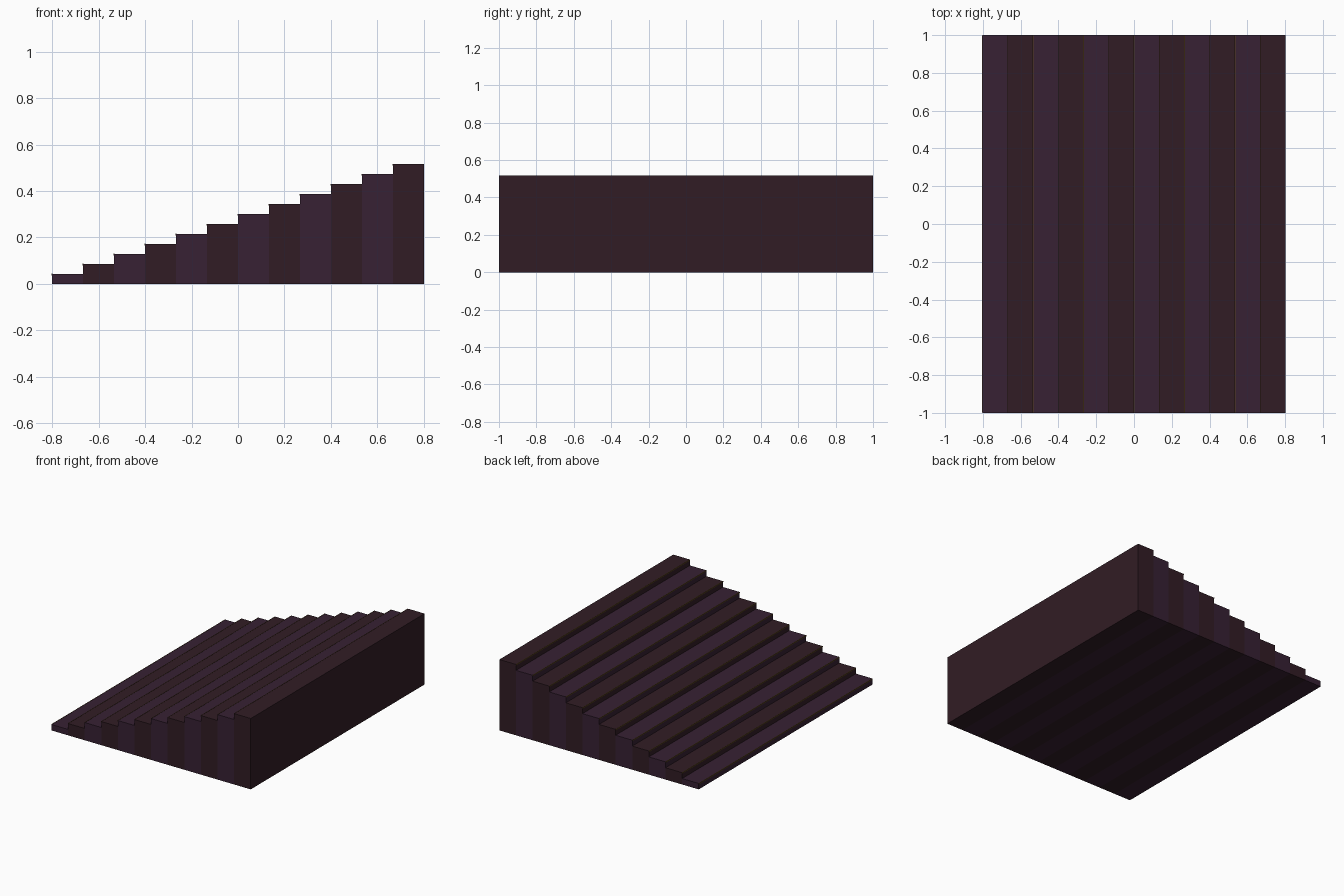
import bpy

if "Cube" in bpy.data.objects:
    bpy.data.objects.remove(bpy.data.objects["Cube"])

STEPS = 12
RUN = 0.1338
RISE = 0.043
LENGTH = 2.0
X0 = -STEPS * RUN / 2


def material(name, rgb):
    m = bpy.data.materials.new(name)
    m.diffuse_color = (*rgb, 1)
    m.use_nodes = True
    m.node_tree.nodes["Principled BSDF"].inputs["Base Color"].default_value = m.diffuse_color
    return m


def box(name, x0, x1, z0, z1, length, mat):
    bpy.ops.mesh.primitive_cube_add(size=1, location=((x0 + x1) / 2, 0, (z0 + z1) / 2))
    ob = bpy.context.object
    ob.name = name
    ob.scale = (x1 - x0, length, z1 - z0)
    bpy.ops.object.transform_apply(location=False, rotation=False, scale=True)
    ob.data.materials.append(mat)


plum = material("plum", (0.038, 0.015, 0.033))
maroon = material("maroon", (0.031, 0.012, 0.018))
gold = material("gold", (0.10, 0.055, 0.015))

for i in range(STEPS):
    x = X0 + i * RUN
    top = (i + 1) * RISE
    # Solid step down to the floor, alternating colours
    box(f"step_{i + 1}", x, x + RUN, 0, top, LENGTH, maroon if i % 2 else plum)
    # Thin trim along the front edge of each tread
    box(f"edge_trim_{i + 1}", x - 0.002, x + 0.002, top - 0.006, top + 0.001, LENGTH - 0.002, gold)
